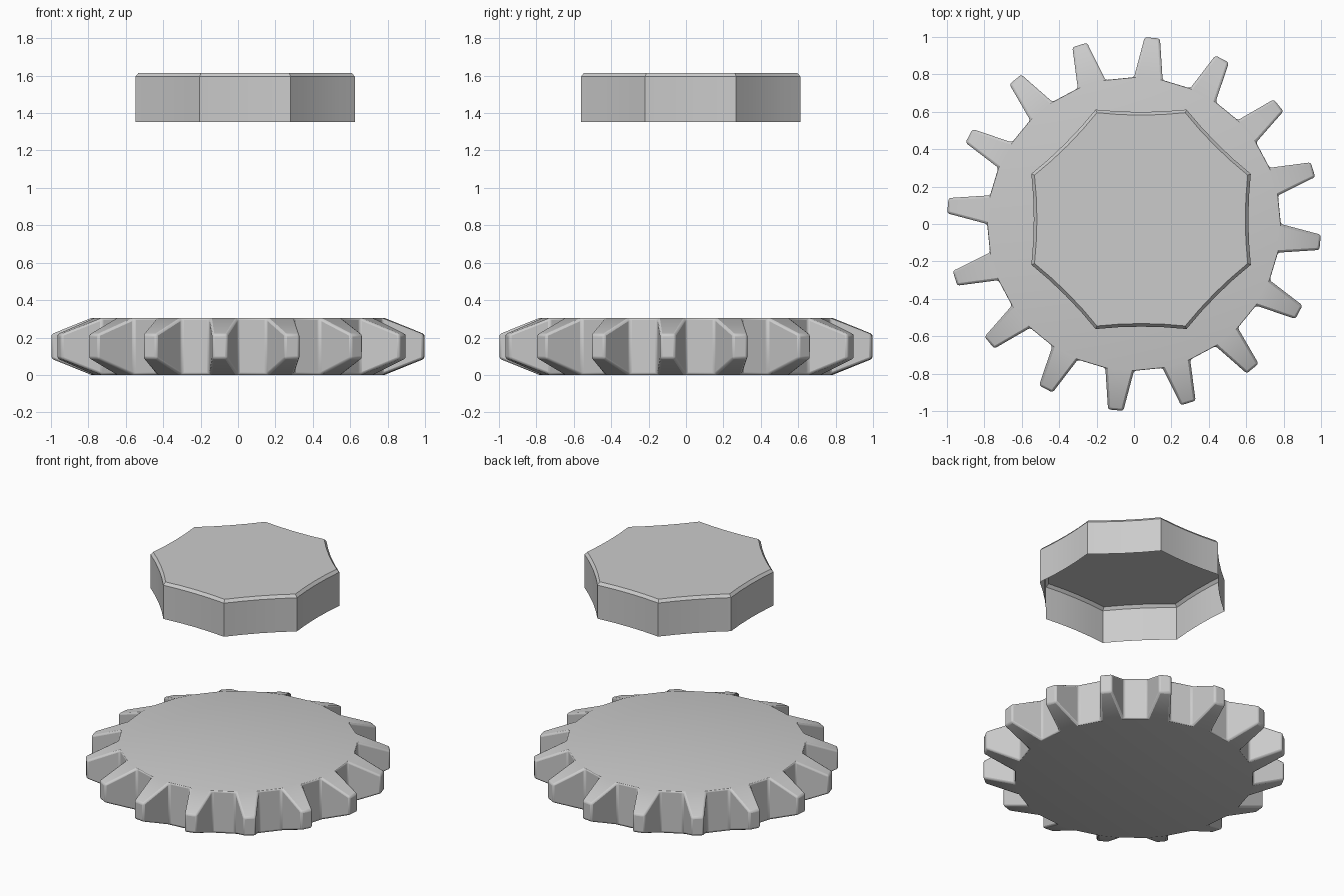
import bpy, bmesh
from math import sin, cos, radians, pi

if "Cube" in bpy.data.objects:
    bpy.data.objects.remove(bpy.data.objects["Cube"])

def make_object(name, bm, bevel=0.0):
    bmesh.ops.recalc_face_normals(bm, faces=bm.faces)
    me = bpy.data.meshes.new(name)
    bm.to_mesh(me)
    bm.free()
    ob = bpy.data.objects.new(name, me)
    bpy.context.collection.objects.link(ob)
    if bevel:
        mod = ob.modifiers.new("bevel", 'BEVEL')
        mod.width = bevel
        mod.segments = 2
        mod.limit_method = 'ANGLE'
        mod.angle_limit = radians(30)
    bpy.ops.object.select_all(action='DESELECT')
    ob.select_set(True)
    bpy.context.view_layer.objects.active = ob
    bpy.ops.object.shade_smooth_by_angle(angle=radians(30))
    return ob

# Gear: 16 tapered teeth around a flat disc
TEETH, R_ROOT, R_TIP, HEIGHT = 16, 0.785, 1.0, 0.305
TIP_LOW, TIP_HIGH, TIP_HALF = 0.087, 0.218, 0.041
bm = bmesh.new()
step = pi / TEETH
low, high = [], []
for i in range(2 * TEETH):
    a = pi / 2 - i * step
    low.append(bm.verts.new((R_ROOT * cos(a), R_ROOT * sin(a), 0)))
    high.append(bm.verts.new((R_ROOT * cos(a), R_ROOT * sin(a), HEIGHT)))
bm.faces.new(low)
bm.faces.new(high)
for i in range(2 * TEETH):
    j = (i + 1) % (2 * TEETH)
    root = [low[i], low[j], high[j], high[i]]
    if i % 2:
        bm.faces.new(root)            # valley wall
        continue
    a = pi / 2 - (i + 0.5) * step     # tooth centre line
    tip = []
    for side, z in ((-1, TIP_LOW), (1, TIP_LOW), (1, TIP_HIGH), (-1, TIP_HIGH)):
        s = side * TIP_HALF
        tip.append(bm.verts.new((R_TIP * cos(a) + s * sin(a),
                                 R_TIP * sin(a) - s * cos(a), z)))
    for k in range(4):
        m = (k + 1) % 4
        bm.faces.new((root[k], root[m], tip[m], tip[k]))
    bm.faces.new(tip)
make_object("gear", bm, 0.012)

# Floating octagonal cap: slightly hollowed sides, chamfered top, open below
CX, CY, R_CAP, SUB = 0.038, 0.025, 0.635, 4
def octagon(bm, inset, z):
    ring = []
    for i in range(8):
        a, b = [radians(22.5 + 45 * k) for k in (i, i + 1)]
        mid = (a + b) / 2
        for k in range(SUB):
            t = k / SUB
            dip = 0.013 * 4 * t * (1 - t)
            r = R_CAP - inset
            x = r * (cos(a) * (1 - t) + cos(b) * t) - dip * cos(mid)
            y = r * (sin(a) * (1 - t) + sin(b) * t) - dip * sin(mid)
            ring.append(bm.verts.new((CX + x, CY + y, z)))
    return ring

bm = bmesh.new()
rings = [octagon(bm, *p) for p in ((0, 1.352), (0, 1.595), (0.018, 1.615))]
n = len(rings[0])
for lo, hi in zip(rings, rings[1:]):
    for i in range(n):
        j = (i + 1) % n
        bm.faces.new((lo[i], lo[j], hi[j], hi[i]))
bm.faces.new(rings[-1])
cap = make_object("cap", bm)
# open shell: make sure the top faces upward
if max(cap.data.polygons, key=lambda p: p.area).normal.z < 0:
    cap.data.flip_normals()
